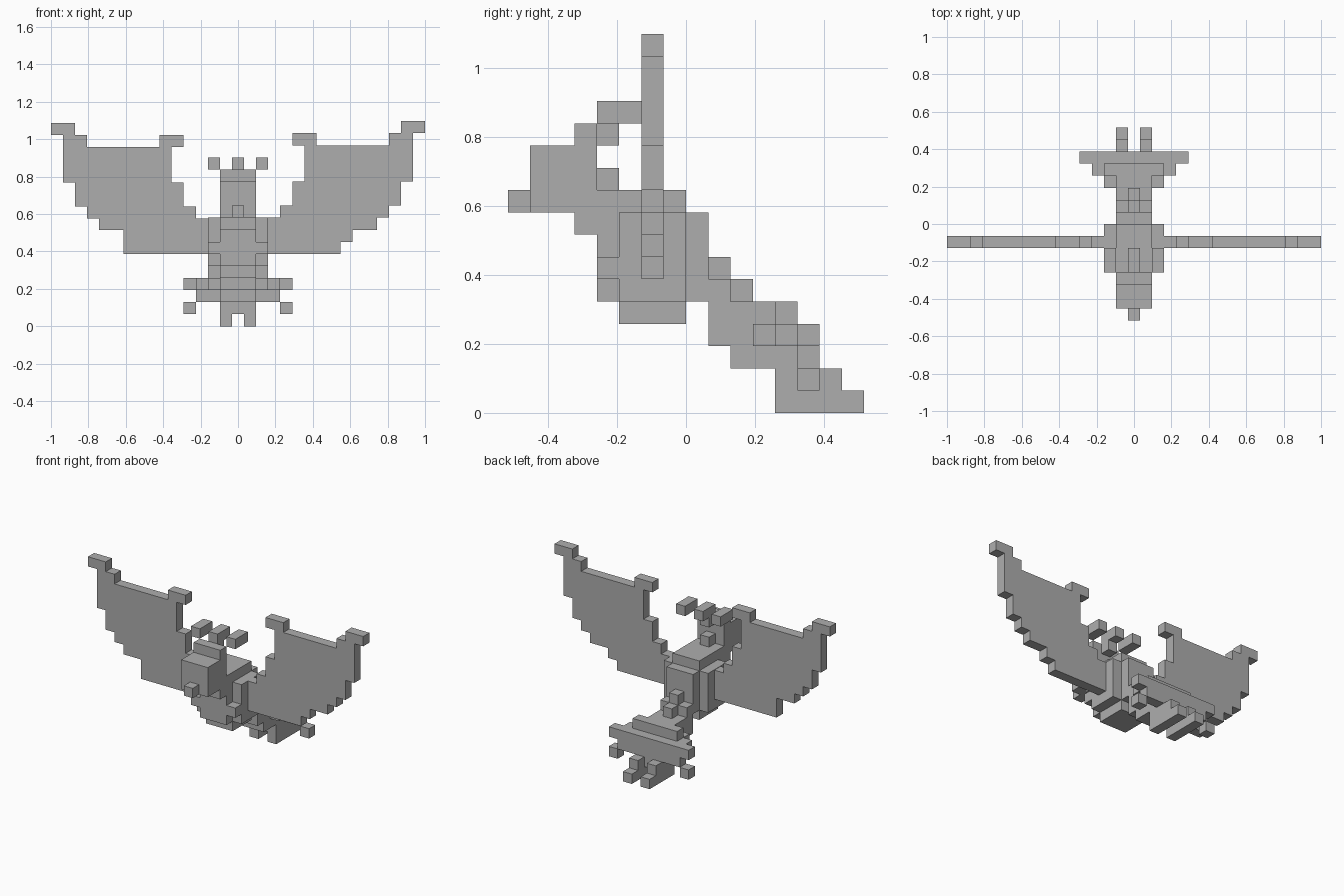
import bpy
import bmesh

cube = bpy.data.objects.get("Cube")
if cube:
    bpy.data.objects.remove(cube, do_unlink=True)

U = 2 / 31  # edge length of one block

grey = bpy.data.materials.new("plain grey")
grey.use_nodes = True
GREY = (0.42, 0.42, 0.42, 1)
grey.diffuse_color = GREY
grey.node_tree.nodes["Principled BSDF"].inputs["Base Color"].default_value = GREY


def finish(name, bm):
    bmesh.ops.recalc_face_normals(bm, faces=bm.faces)
    mesh = bpy.data.meshes.new(name)
    bm.to_mesh(mesh)
    bm.free()
    mesh.materials.append(grey)
    obj = bpy.data.objects.new(name, mesh)
    bpy.context.collection.objects.link(obj)
    return obj


def add_box(bm, x, y, z):
    """Add a box from (min, max) pairs measured in blocks."""
    made = bmesh.ops.create_cube(bm, size=1)
    for v in made["verts"]:
        for axis, (low, high) in enumerate((x, y, z)):
            v.co[axis] = U * (high if v.co[axis] > 0 else low)


def centred(name, *layers):
    """Boxes across the middle: half width, y range, z range."""
    bm = bmesh.new()
    for half, y, z in layers:
        add_box(bm, (-half, half), y, z)
    return finish(name, bm)


def paired(name, *blocks):
    """Boxes repeated on the left and right sides."""
    for side, label in ((1, "left"), (-1, "right")):
        bm = bmesh.new()
        for x, y, z in blocks:
            add_box(bm, sorted(side * v for v in x), y, z)
        finish(label + "_" + name, bm)


def wing(name, side, xs, zs, stretch):
    """Stepped outline with alternating x and z moves, extruded one block."""
    base = zs[0]
    points = []
    for i, x in enumerate(xs):
        points += [(x, zs[i]), (x, zs[(i + 1) % len(zs)])]
    bm = bmesh.new()
    verts = [bm.verts.new((side * x * U, -2 * U, (base + (z - base) * stretch) * U))
             for x, z in points]
    face = bm.faces.new(verts)
    made = bmesh.ops.extrude_face_region(bm, geom=[face])
    moved = [v for v in made["geom"] if isinstance(v, bmesh.types.BMVert)]
    bmesh.ops.translate(bm, verts=moved, vec=(0, U, 0))
    finish(name, bm)


# Head, beak and crest
centred("beak", (0.5, (-8, -7), (9, 10)))
centred("head", (1.5, (-7, -5), (9, 12)), (1.5, (-5, -4), (8, 13)))
centred("middle_crest", (0.5, (-4, -2), (13, 14)), (0.5, (-4, -3), (12, 13)))
paired("crest", ((1.5, 2.5), (-4, -2), (13, 14)))
centred("nape", (0.5, (-4, -3), (10, 11)))

# Body with wider flanks
centred("body", (1.5, (-4, -3), (5, 10)), (1.5, (-3, 0), (4, 10)))
paired("flank", ((1.5, 2.5), (-3, 0), (5, 9)), ((1.5, 2.5), (-4, -3), (6, 7)))

# Stepped tail with a narrow ridge
centred("rump", (1.5, (0, 1), (5, 9)))
centred("tail_base", (1.5, (1, 2), (3, 6)), (1.5, (2, 3), (2, 5)))
centred("tail_ridge", (0.5, (1, 2), (6, 7)), (0.5, (2, 3), (5, 6)))
centred("tail_fan",
        (1.5, (3, 5), (2, 3)),
        (2.5, (3, 4), (3, 4)), (1.5, (3, 4), (4, 5)),
        (3.5, (4, 5), (3, 4)), (2.5, (4, 5), (4, 5)),
        (3.5, (5, 6), (2, 3)), (4.5, (5, 6), (3, 4)))
centred("tail_underside", (0.5, (4, 6), (1, 2)))
paired("tail_prong", ((0.5, 1.5), (4, 7), (1, 2)), ((0.5, 1.5), (4, 8), (0, 1)))
paired("tail_tip", ((3.5, 4.5), (5, 6), (1, 2)))

# Wings: the right one has a fuller lower edge and is slightly shorter
xs = [9.5, 11.5, 12.5, 13.5, 14.5, 15.5, 13.5, 12.5, 6.5, 4.5, 5.5, 4.5, 3.5, 2.5]
zs = [8, 9, 10, 12, 16, 17, 16, 15, 16, 15, 12, 10, 9]
wing("left_wing", 1, [8.5] + xs, [6, 7] + zs, 1)
wing("right_wing", -1, xs, [6] + zs, 0.985)
